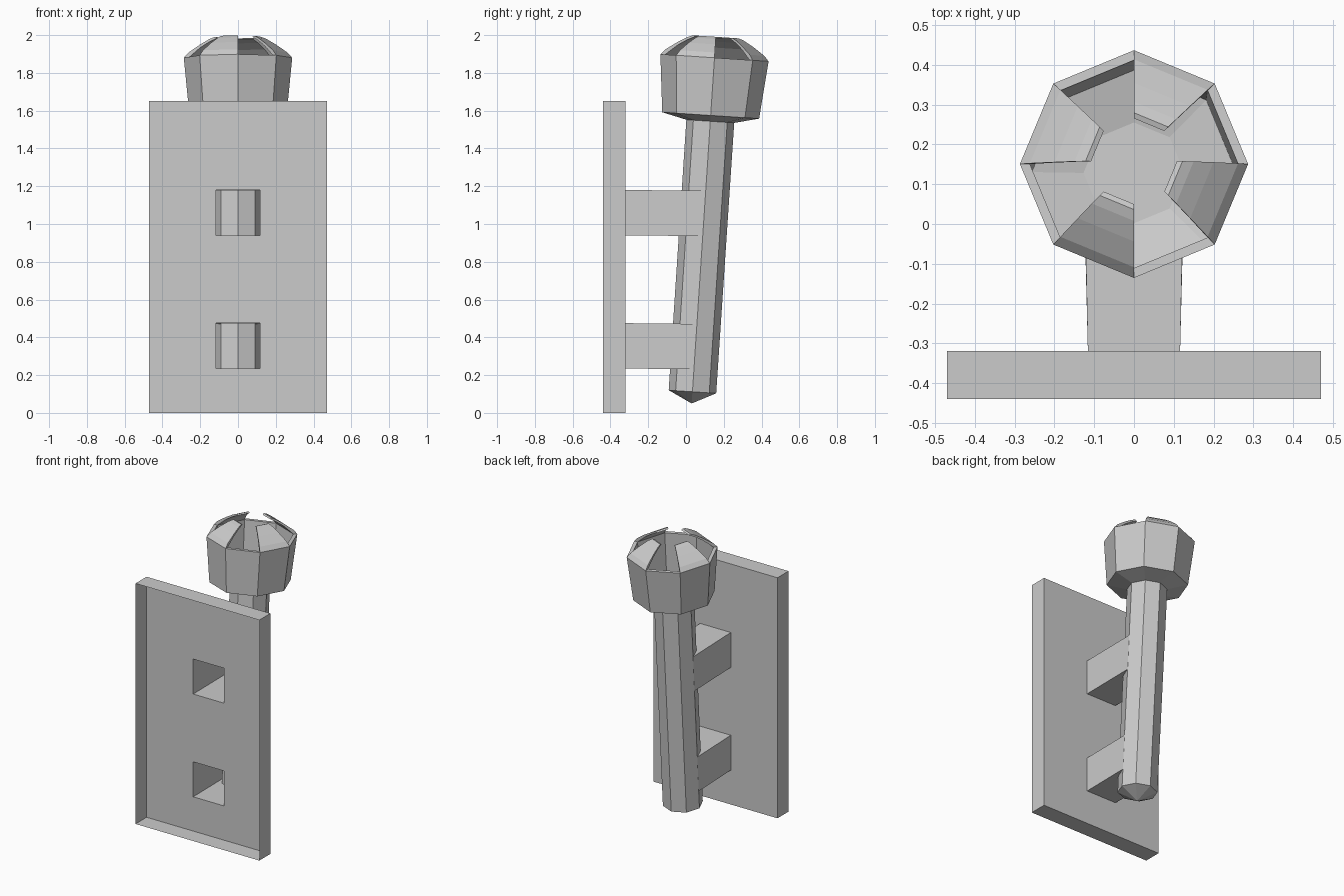
import bpy, math
from mathutils import Matrix, Vector

if "Cube" in bpy.data.objects:
    bpy.data.objects.remove(bpy.data.objects["Cube"])

SIDES = 8
# tilted torch frame: origin at the lower tip, leaning away from the wall plate
TILT = Matrix.Translation((0, 0.03, 0.05)) @ Matrix.Rotation(-math.atan(0.066), 4, 'X')


def make(name, verts, faces, mat=None):
    me = bpy.data.meshes.new(name)
    me.from_pydata([tuple(v) for v in verts], [], faces)
    if mat:
        me.transform(mat)
    me.validate()
    me.update()
    ob = bpy.data.objects.new(name, me)
    bpy.context.collection.objects.link(ob)
    return ob


def point(r, h, i):
    a = 2 * math.pi * i / SIDES
    return (r * math.cos(a), r * math.sin(a), h)


def lathe(name, profile, cap_ring=None):
    verts = [point(r, h, i) for r, h in profile for i in range(SIDES)]
    faces = []
    for k in range(len(profile) - 1):
        for i in range(SIDES):
            j = (i + 1) % SIDES
            a, b = k * SIDES, (k + 1) * SIDES
            faces.append((a + i, a + j, b + j, b + i))
    if cap_ring is not None:
        faces.append(tuple(cap_ring * SIDES + i for i in range(SIDES)))
    return make(name, verts, faces, TILT)


# wall plate: shallow tray open at the front, two bracket holes in its back panel
xs = [-0.47, -0.116, 0.116, 0.47]
zs = [0, 0.235, 0.475, 0.94, 1.18, 1.65]
YF, YB = -0.44, -0.32
verts = [(x, YB, z) for z in zs for x in xs]
faces = []
for r in range(5):
    for c in range(3):
        if c == 1 and r in (1, 3):
            continue
        a = r * 4 + c
        faces.append((a + 1, a, a + 4, a + 5))
n = len(verts)
corners = [(xs[0], zs[0]), (xs[3], zs[0]), (xs[3], zs[5]), (xs[0], zs[5])]
verts += [(x, y, z) for y in (YF, YB) for x, z in corners]
faces += [(n + i, n + (i + 1) % 4, n + 4 + (i + 1) % 4, n + 4 + i) for i in range(4)]
make("wall_plate", verts, faces)

# brackets: open square tubes running from the plate to the middle of the pole
for name, z0, z1 in (("lower_bracket", 0.235, 0.475), ("upper_bracket", 0.94, 1.18)):
    near = [(x, YB, z) for x, z in ((-0.116, z0), (0.116, z0), (0.116, z1), (-0.116, z1))]
    far = []
    for x, y, z in near:
        z -= 0.004
        far.append((math.copysign(0.125, x), 0.03 + 0.066 * (z - 0.05), z))
    make(name, near + far, [(i, 4 + i, 4 + (i + 1) % 4, (i + 1) % 4) for i in range(4)])

# pole with pointed lower end
lathe("torch_pole", [(0.0001, 0), (0.126, 0.062), (0.127, 1.497)])

# bowl: floor, sloped underside, flared wall, flat rim, inner wall
lathe("torch_bowl", [(0.127, 1.497), (0.257, 1.528), (0.287, 1.834),
                     (0.262, 1.834), (0.257, 1.530)], cap_ring=0)

# four claws on alternate sides, curving inward over the bowl
claw = [(0.287, 1.834), (0.262, 1.862), (0.20, 1.905), (0.15, 1.934),
        (0.122, 1.945), (0.108, 1.940), (0.15, 1.920), (0.20, 1.888), (0.262, 1.834)]
m = len(claw)
for s in (1, 3, 5, 7):
    verts = [point(r, h, i) for i in (s, s + 1) for r, h in claw]
    faces = [(k, m + k, m + k + 1, k + 1) for k in range(m - 1)]
    faces += [tuple(range(m)), tuple(reversed(range(m, 2 * m)))]
    make("bowl_claw_%d" % s, verts, faces, TILT)
